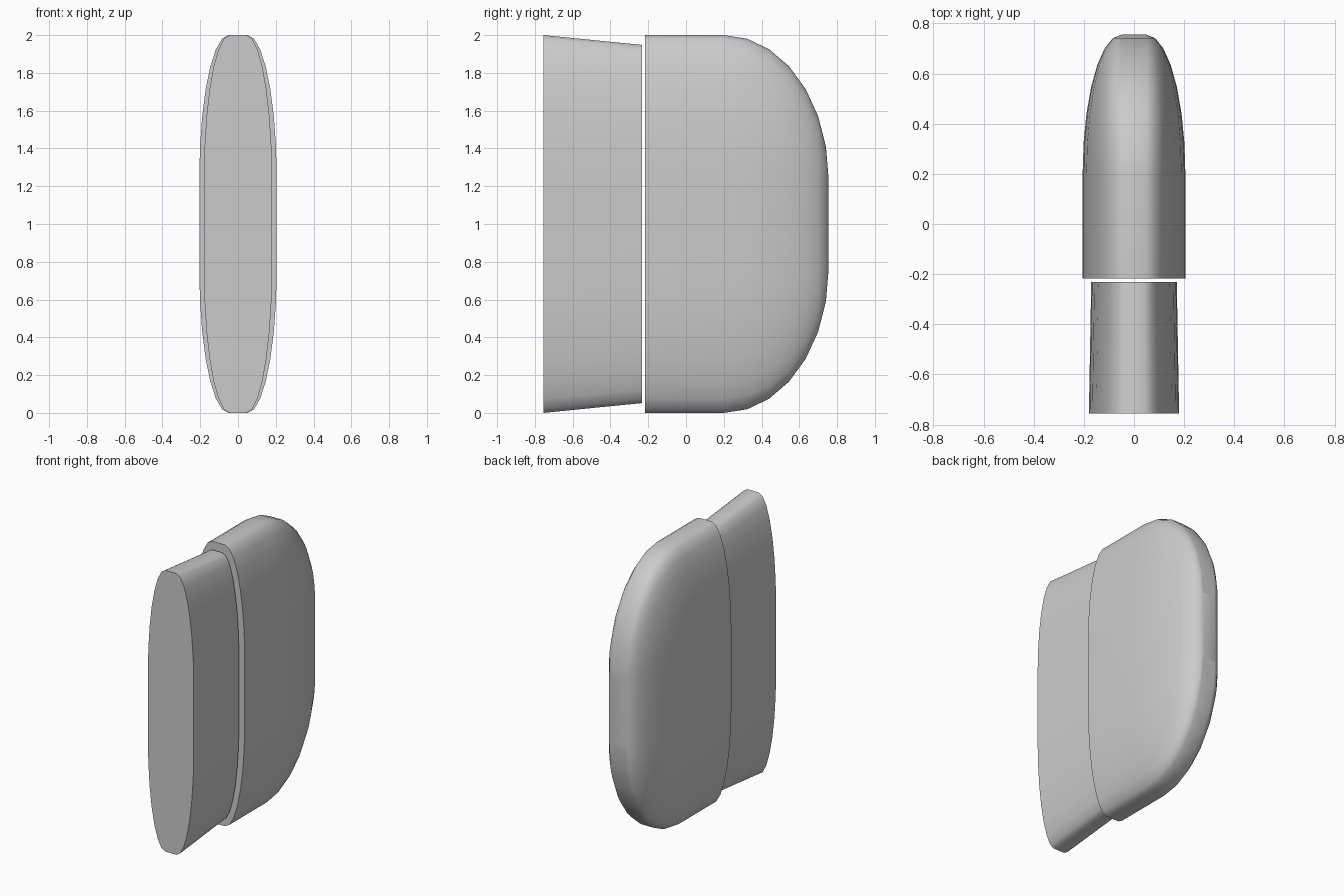
import bpy, bmesh
from math import sin, cos, pi

if "Cube" in bpy.data.objects:
    bpy.data.objects.remove(bpy.data.objects["Cube"])

SEG = 7                    # segments per rounded corner
FX, FZ = 0.05, 0.24        # half size of the flat core
RX, RY, RZ = 0.155, 0.555, 0.76   # corner radii


def section(y, grow=1.0, sx=1.0, sz=1.0):
    """Rounded-box outline in the XZ plane at depth y, centred on z = 1."""
    pts = []
    for q, (mx, mz) in enumerate([(1, 1), (-1, 1), (-1, -1), (1, -1)]):
        for i in range(SEG + 1):
            a = (q + i / SEG) * pi / 2
            x = (mx * FX + RX * grow * cos(a)) * sx
            z = (mz * FZ + RZ * grow * sin(a)) * sz
            pts.append((x, y, 1 + z))
    return pts


def loft(name, sections):
    """Skin a list of matching outlines and close both ends."""
    bm = bmesh.new()
    rings = [[bm.verts.new(p) for p in s] for s in sections]
    n = len(rings[0])
    for a, b in zip(rings, rings[1:]):
        for i in range(n):
            j = (i + 1) % n
            bm.faces.new((a[i], a[j], b[j], b[i]))
    bm.faces.new(rings[0])
    bm.faces.new(rings[-1])
    bmesh.ops.remove_doubles(bm, verts=bm.verts, dist=1e-5)
    bmesh.ops.recalc_face_normals(bm, faces=bm.faces)
    mesh = bpy.data.meshes.new(name)
    bm.to_mesh(mesh)
    bm.free()
    obj = bpy.data.objects.new(name, mesh)
    bpy.context.collection.objects.link(obj)
    bpy.ops.object.select_all(action='DESELECT')
    obj.select_set(True)
    bpy.context.view_layer.objects.active = obj
    bpy.ops.object.shade_smooth_by_angle(angle=0.7)
    return obj


# Rear shell: straight sleeve, then a rounded dome; last ring bounds a flat end
shell = [section(-0.218)]
for k in range(SEG):
    t = k / SEG * pi / 2
    shell.append(section(0.2 + RY * sin(t), cos(t)))
# 1e-4 keeps the final ring from collapsing into degenerate faces
shell.append(section(0.2 + RY, 1e-3))
loft("rear_shell", shell)

# Front plug: tapers toward the shell
W = 0.18 / (FX + RX)
loft("front_plug", [section(-0.755, sx=W),
                    section(-0.232, sx=W * 0.948, sz=0.948)])
